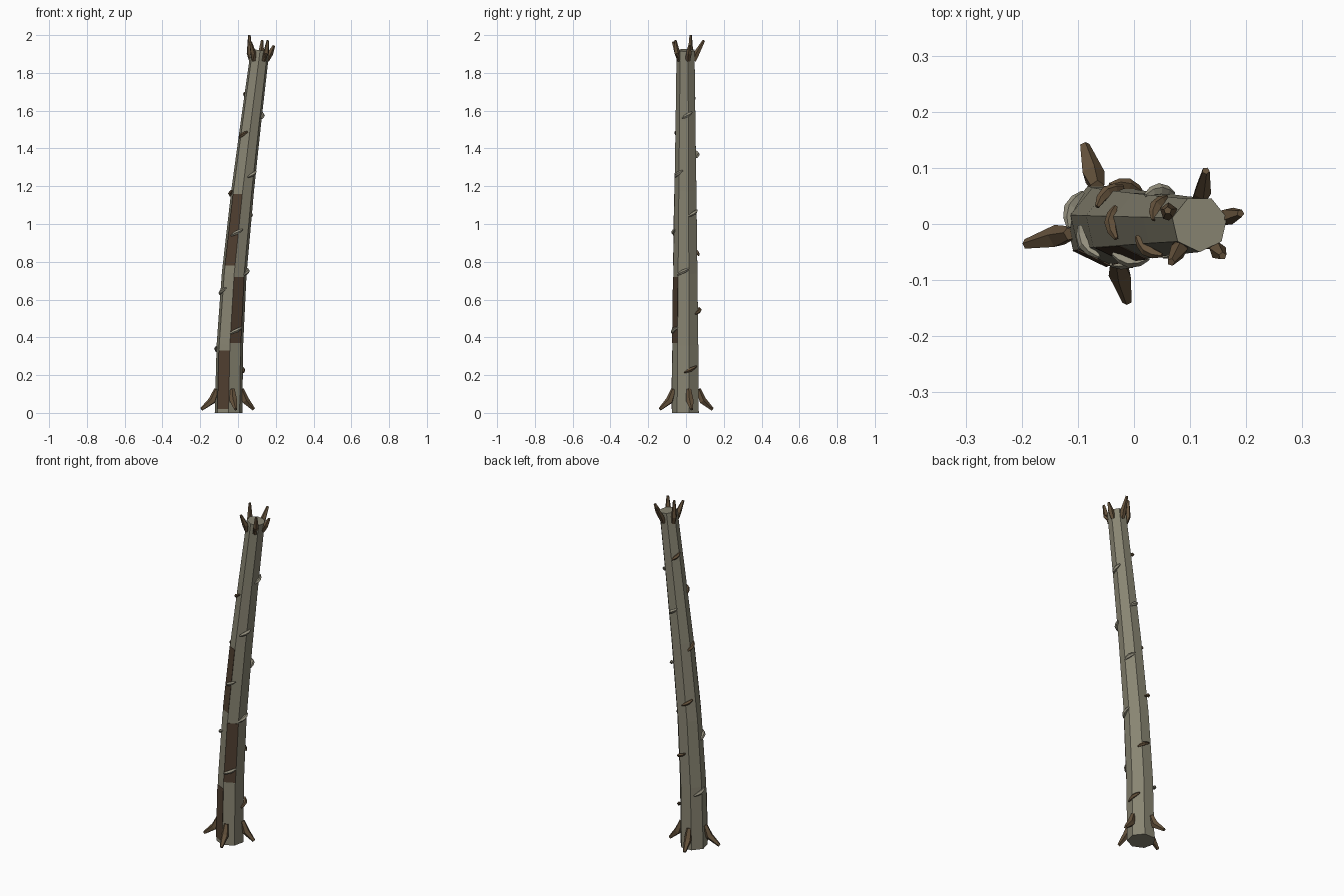
import bpy, bmesh, math
from mathutils import Vector

if "Cube" in bpy.data.objects:
    bpy.data.objects.remove(bpy.data.objects["Cube"])

def material(name, rgb):
    m = bpy.data.materials.new(name)
    m.diffuse_color = (*rgb, 1)
    m.use_nodes = True
    m.node_tree.nodes["Principled BSDF"].inputs["Base Color"].default_value = m.diffuse_color
    return m

BARK = material("bark", (0.25, 0.235, 0.17))
PALE = material("pale_scar", (0.30, 0.28, 0.21))
BROWN = material("brown", (0.13, 0.085, 0.045))
DARK = material("dark_bark", (0.08, 0.05, 0.03))

def loft(name, rings, mat):
    """Skin a list of equal-sized point rings and cap both ends."""
    bm = bmesh.new()
    vs = [[bm.verts.new(p) for p in r] for r in rings]
    n = len(rings[0])
    for a, b in zip(vs, vs[1:]):
        for i in range(n):
            j = (i + 1) % n
            bm.faces.new((a[i], a[j], b[j], b[i]))
    bm.faces.new(vs[0][::-1])
    bm.faces.new(vs[-1])
    bmesh.ops.recalc_face_normals(bm, faces=bm.faces)
    me = bpy.data.meshes.new(name)
    bm.to_mesh(me)
    bm.free()
    me.materials.append(mat)
    ob = bpy.data.objects.new(name, me)
    bpy.context.collection.objects.link(ob)
    return ob

def tube(name, pts, radii, mat, sides=5):
    pts = [Vector(p) for p in pts]
    rings = []
    for i, (p, r) in enumerate(zip(pts, radii)):
        t = (pts[min(i + 1, len(pts) - 1)] - pts[max(i - 1, 0)]).normalized()
        ref = Vector((0, 0, 1)) if abs(t.z) < 0.95 else Vector((1, 0, 0))
        u = t.cross(ref).normalized()
        v = u.cross(t)
        rings.append([p + r * (math.cos(a) * u + math.sin(a) * v)
                      for a in (math.tau * k / sides for k in range(sides))])
    return loft(name, rings, mat)

# Leaning trunk: height, centre x, radius
SPINE = [(0, -0.05, 0.075), (0.36, -0.043, 0.072), (0.74, -0.02, 0.067),
         (1.18, 0.025, 0.061), (1.55, 0.07, 0.055), (1.92, 0.117, 0.05)]

def spine(z):
    for (z0, x0, r0), (z1, x1, r1) in zip(SPINE, SPINE[1:]):
        if z <= z1:
            break
    t = (z - z0) / (z1 - z0)
    return x0 + t * (x1 - x0), r0 + t * (r1 - r0)

def on_trunk(z, ang, off=0.0, tilt=0.0):
    x, r = spine(z)
    dx = (r + off) * math.cos(ang)
    return Vector((x + dx, (r + off) * math.sin(ang), z - tilt * dx))

SIDES = 7
def corner(i):
    return -math.pi / 2 + math.tau * i / SIDES

loft("trunk", [[on_trunk(z, corner(i), 0, min(0.13, 0.1 * z)) for i in range(SIDES)]
               for z, _, _ in SPINE], BARK)

# Dark bark strips lying on the two front facets
for k, (z0, z1, side) in enumerate([(0.02, 0.33, -1), (0.37, 0.72, 0), (0.78, 1.16, -1)]):
    rings = []
    for z in (z0, z1):
        a, b = corner(side), corner(side + 1)
        rings.append([on_trunk(z, a, -0.004), on_trunk(z, b, -0.004),
                      on_trunk(z, b, 0.002), on_trunk(z, a, 0.002)])
    loft(f"bark_strip_{k + 1}", rings, DARK)

# Slanted leaf scars spiralling up by the golden angle
for k in range(15):
    z, ang = 0.23 + 0.1035 * k, math.radians(20 + 137.5 * k)
    pts = [on_trunk(z + 0.017 * s, ang + 0.48 * s, 0.004 - 0.003 * abs(s))
           for s in (-1, -0.5, 0, 0.5, 1)]
    tube(f"leaf_scar_{k + 1}", pts, (0.004, 0.009, 0.011, 0.009, 0.004),
         BROWN if k % 3 == 0 or k == 14 else PALE)

# Flared roots at the foot
for k, (x, y) in enumerate([(-0.193, -0.036), (-0.088, 0.14), (0.083, 0.03), (-0.012, -0.138)]):
    tip = Vector((x, y, 0.019))
    ang = math.atan2(y, x + 0.05)
    start = on_trunk(0.125, ang, -0.006)
    mid = on_trunk(0.065, ang, 0.016)
    tube(f"root_{k + 1}", (start, mid, tip), (0.013, 0.021, 0.009), BROWN)

# Broken frond stubs around the crown
for k, (x, y, z) in enumerate([(0.06, 0.024, 2.0), (0.128, 0.095, 1.972), (0.19, 0.019, 1.945),
                               (0.158, -0.057, 1.972), (0.066, -0.068, 1.965)]):
    ang = math.atan2(y, x - 0.117)
    start = on_trunk(1.865, ang, -0.008)
    mid = on_trunk(1.905, ang, 0.008)
    tube(f"frond_stub_{k + 1}", (start, mid, (x, y, z)), (0.013, 0.016, 0.007), BROWN)
